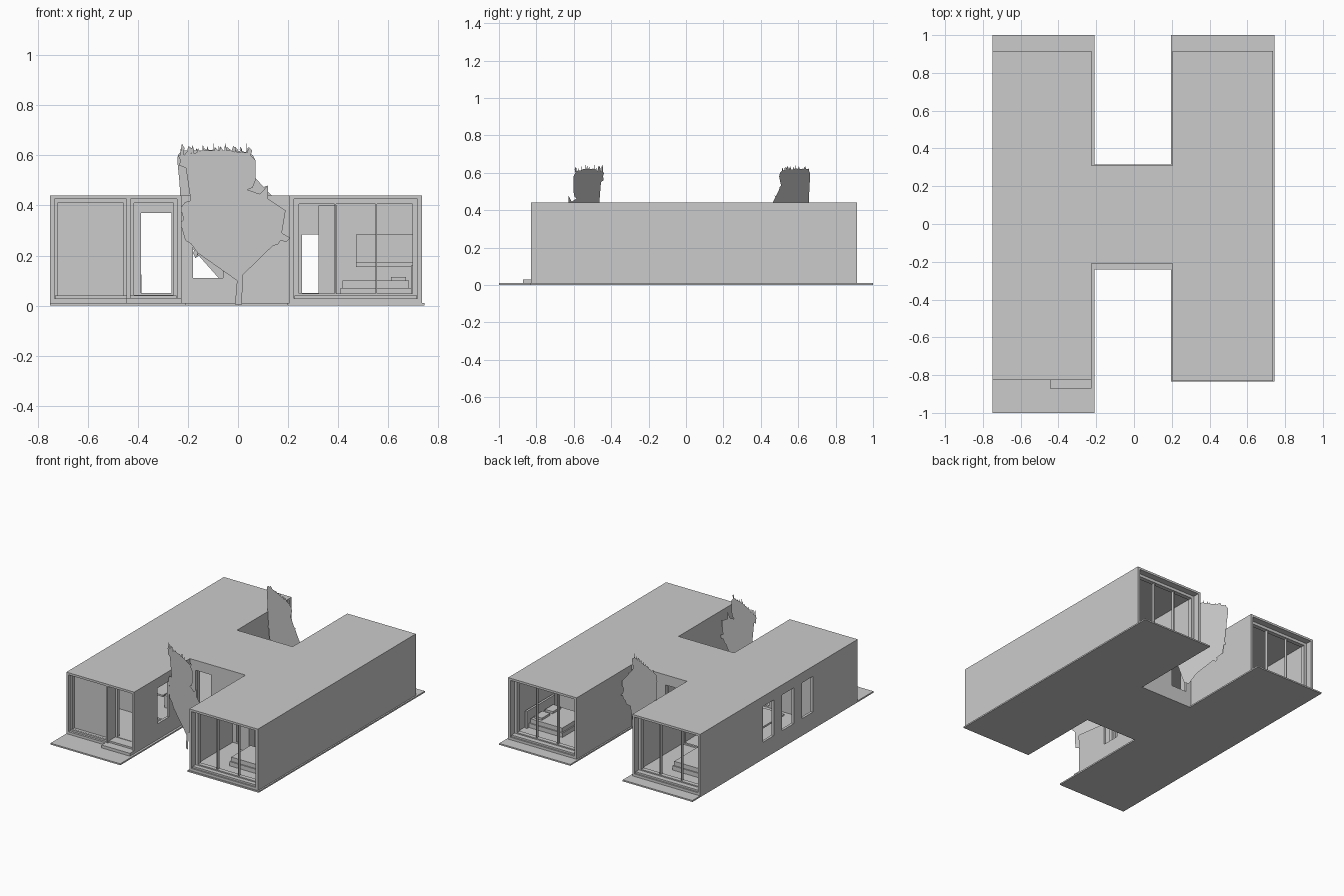
import bpy, bmesh, random

if "Cube" in bpy.data.objects:
    bpy.data.objects.remove(bpy.data.objects["Cube"])

random.seed(4)


def make(name, bm):
    bmesh.ops.recalc_face_normals(bm, faces=bm.faces)
    me = bpy.data.meshes.new(name)
    bm.to_mesh(me)
    bm.free()
    ob = bpy.data.objects.new(name, me)
    bpy.context.collection.objects.link(ob)
    return ob


def boxes(name, items):
    """One object from boxes given as (x0, x1, y0, y1, z0, z1)."""
    bm = bmesh.new()
    for x0, x1, y0, y1, z0, z1 in items:
        for v in bmesh.ops.create_cube(bm, size=1)["verts"]:
            v.co = (x1 if v.co.x > 0 else x0, y1 if v.co.y > 0 else y0, z1 if v.co.z > 0 else z0)
    return make(name, bm)


def prism(name, outline, z0, z1):
    bm = bmesh.new()
    f = bm.faces.new([bm.verts.new((x, y, z0)) for x, y in outline])
    top = bmesh.ops.extrude_face_region(bm, geom=[f])
    for v in top["geom"]:
        if isinstance(v, bmesh.types.BMVert):
            v.co.z = z1
    if not any(len(fc.verts) == len(outline) and fc.calc_center_median().z < z0 + 1e-6 for fc in bm.faces):
        bm.faces.new([v for v in bm.verts if v.co.z == z0])
    return make(name, bm)


def h_outline(l0, l1, r0, r1, lf, rf, back, cf, cb):
    return [(l0, lf), (l1, lf), (l1, cf), (r0, cf), (r0, rf), (r1, rf),
            (r1, back), (r0, back), (r0, cb), (l1, cb), (l1, back), (l0, back)]


def wall(name, axis, t0, t1, u0, u1, holes=(), z0=0.01, z1=0.425):
    """Wall running along axis from u0 to u1, with openings (a, b, low, high)."""
    parts, u = [], u0
    for a, b, low, high in sorted(holes):
        parts += [(u, a, z0, z1), (a, b, z0, low), (a, b, high, z1)]
        u = b
    parts.append((u, u1, z0, z1))
    parts = [p for p in parts if p[1] - p[0] > 1e-4 and p[3] - p[2] > 1e-4]
    if axis == "x":
        return boxes(name, [(a, b, t0, t1, c, d) for a, b, c, d in parts])
    return boxes(name, [(t0, t1, a, b, c, d) for a, b, c, d in parts])


def frame(name, x0, x1, y0, y1, z0, z1, w, mullions=0):
    """Rectangular frame facing y with evenly spaced thin mullions."""
    items = [(x0, x0 + w, y0, y1, z0, z1), (x1 - w, x1, y0, y1, z0, z1),
             (x0 + w, x1 - w, y0, y1, z0, z0 + w), (x0 + w, x1 - w, y0, y1, z1 - w, z1)]
    for i in range(mullions):
        m = x0 + (x1 - x0) * (i + 1) / (mullions + 1)
        items.append((m - .003, m + .003, y0 + .004, y1 - .004, z0 + w, z1 - w))
    return boxes(name, items)


# Ground slab, raised floor and flat roof
prism("ground_slab", h_outline(-.75, -.21, .195, .745, -1, -.835, 1, -.24, .315), 0, .01)
prism("floor", h_outline(-.73, -.245, .225, .715, -.81, -.82, .905, -.19, .29), .01, .04)
prism("roof", h_outline(-.75, -.225, .205, .735, -.825, -.83, .915, -.21, .31), .425, .44)

# Outer walls
T = .018
wall("left_outer_wall", "y", -.75, -.75 + T, -.825, .915,
     [(.10, .22, .12, .37), (-.12, .01, .12, .37), (-.33, -.21, .12, .37)])
wall("left_inner_wall", "y", -.225 - T, -.225, -.825, .915,
     [(-.57, -.44, .12, .37), (-.1, .2, .04, .4)])
wall("right_outer_wall", "y", .735 - T, .735, -.83, .915)
wall("right_inner_wall", "y", .205, .205 + T, -.83, .915, [(-.1, .2, .04, .4)])
wall("link_front_wall", "x", -.21, -.21 + T, -.225, .205, [(-.18, -.06, .11, .37)])
wall("link_back_wall", "x", .31 - T, .31, -.225, .205, [(-.18, -.06, .11, .37)])

# Thresholds closing the ends of each wing below the glazing
for side, a, b, f in (("left", -.732, -.243, -.825), ("right", .223, .717, -.83)):
    boxes(side + "_thresholds", [(a, b, f, f + .03, .01, .028), (a, b, .885, .915, .01, .028)])

# Glazing frames with mullions
frame("right_front_glazing", .223, .717, -.79, -.76, .028, .425, .02, 2)
frame("right_back_glazing", .223, .717, .84, .87, .028, .425, .02, 2)
frame("left_back_glazing", -.732, -.243, .84, .87, .028, .425, .02, 2)

# Entrance front: solid recessed panel, post, door frame, step
boxes("entrance_panel", [(-.732, -.43, -.78, -.76, .028, .425)])
frame("panel_border", -.732, -.445, -.80, -.78, .028, .425, .013)
boxes("entrance_post", [(-.445, -.43, -.825, -.70, .028, .425)])
frame("door_frame", -.43, -.243, -.74, -.715, .028, .425, .015)
boxes("entrance_step", [(-.445, -.225, -.872, -.825, .01, .03)])

# Room partitions
for y in (-.38, .38):
    wall("left_partition", "x", y, y + .015, -.732, -.243, [(-.388, -.265, .05, .37)], z0=.04)
    wall("right_partition", "x", y, y + .015, .223, .717, [(.255, .322, .05, .285)], z0=.04)


# Beds with mattress and headboard
def bed(name, x0, x1, y0, y1, head):
    hx = (x1, x1 + .015) if head > 0 else (x0 - .015, x0)
    px = (x1 - .08, x1 - .02) if head > 0 else (x0 + .02, x0 + .08)
    m = (y0 + y1) / 2
    boxes(name, [(x0, x1, y0, y1, .04, .07), (x0 + .008, x1 - .008, y0 + .008, y1 - .008, .07, .1),
                 (*hx, y0 - .02, y1 + .02, .04, .16),
                 (*px, y0 + .03, m - .015, .1, .115), (*px, m + .015, y1 - .03, .1, .115)])


bed("front_bed", .41, .69, -.68, -.45, 1)
bed("right_back_bed", .43, .69, .48, .75, 1)
bed("left_back_bed", -.70, -.42, .48, .75, -1)

# Wardrobe, shelves, living furniture and hall table
boxes("wardrobe", [(.322, .395, -.44, -.382, .04, .40)])
boxes("wall_shelves", [(.47, .70, -.42, -.382, .155, .172), (.47, .70, -.40, -.382, .172, .285)])
boxes("sofa", [(.60, .71, -.15, .25, .04, .09), (.67, .71, -.15, .25, .09, .15)])
boxes("dining_table", [(-.62, -.44, -.2, .1, .11, .122), (-.54, -.52, -.06, -.04, .04, .11)])
boxes("hall_table", [(-.43, -.385, -.2, -.1, .04, .125)])

# Flat cut-out tree: crown and trunk silhouette in x, z
TREE = [(-.012, .005), (-.004, .10), (-.02, .16), (-.05, .19), (-.10, .20), (-.13, .22),
        (-.17, .19), (-.17, .23), (-.21, .26), (-.19, .29), (-.23, .33), (-.20, .36),
        (-.23, .39), (-.18, .42), (-.19, .46), (-.155, .50), (-.19, .53), (-.235, .56),
        (-.24, .60), (-.20, .62), (-.16, .60), (-.12, .62), (-.07, .60), (-.04, .62),
        (.0, .60), (.04, .61), (.07, .58), (.05, .53), (.07, .50), (.03, .46),
        (.05, .44), (.12, .48), (.06, .43), (.12, .41), (.14, .37), (.19, .38),
        (.17, .33), (.21, .27), (.17, .26), (.14, .24), (.09, .25), (.06, .21),
        (.02, .20), (.0, .185), (.018, .14), (.01, .09), (.016, .005)]


def tree(name, y):
    pts = []
    for i, (x, z) in enumerate(TREE):
        nx, nz = TREE[(i + 1) % len(TREE)]
        pts.append((x, z))
        if 4 < i < 42:      # ragged leafy edge
            k = random.uniform(-.3, .3)
            mx, mz = (x + nx) / 2, (z + nz) / 2
            pts.append((mx - (nz - z) * k, mz + (nx - x) * k))
    bm = bmesh.new()
    at = lambda x, z: bm.verts.new((x, y - .53 * x, z))
    face = bm.faces.new([at(*p) for p in pts])
    bmesh.ops.triangulate(bm, faces=[face], ngon_method='EAR_CLIP')
    for i in range(13):     # curled twigs along the top
        x = -.225 + i * .022
        z, s = .59, random.uniform(-.02, .02)
        h = random.uniform(.035, .06)
        bm.faces.new([at(x - .008, z), at(x + .008, z), at(x + s + .008, z + h * .7),
                      at(x + s * .4, z + h)])
    return make(name, bm)


tree("front_tree", -.565)
tree("back_tree", .535)
